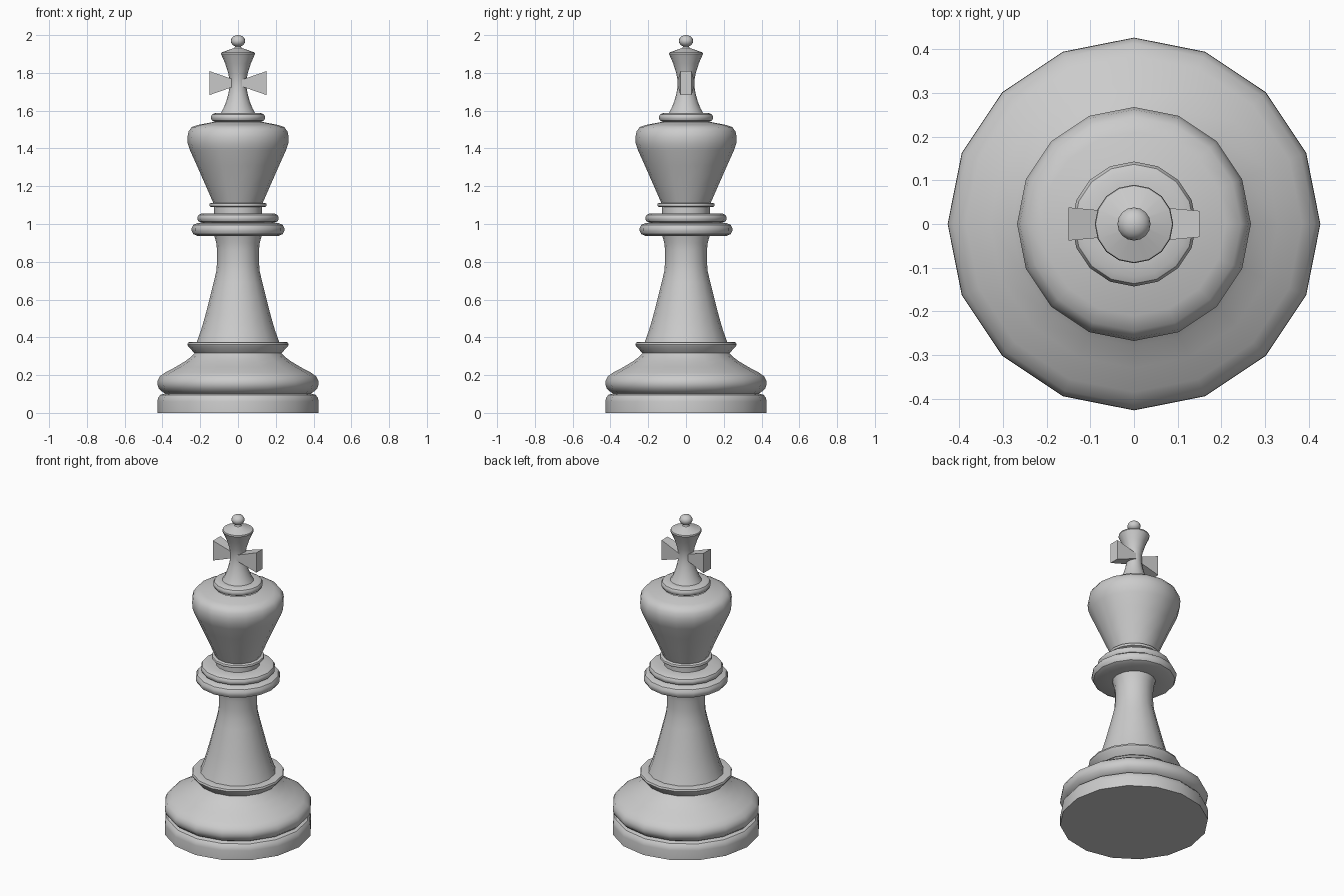
import bpy, bmesh, math

if "Cube" in bpy.data.objects:
    bpy.data.objects.remove(bpy.data.objects["Cube"])


def finish(name, bm, angle=35):
    bmesh.ops.remove_doubles(bm, verts=bm.verts, dist=1e-5)
    bmesh.ops.recalc_face_normals(bm, faces=bm.faces)
    me = bpy.data.meshes.new(name)
    bm.to_mesh(me)
    bm.free()
    ob = bpy.data.objects.new(name, me)
    bpy.context.collection.objects.link(ob)
    bpy.ops.object.select_all(action='DESELECT')
    ob.select_set(True)
    bpy.context.view_layer.objects.active = ob
    bpy.ops.object.shade_smooth_by_angle(angle=math.radians(angle))
    return ob


def lathe(name, profile, sides=16):
    """Revolve (radius, z) points; runs from the axis back to the axis."""
    bm = bmesh.new()
    pts = [bm.verts.new((r, 0, z)) for r, z in profile]
    edges = [bm.edges.new(p) for p in zip(pts, pts[1:])]
    bmesh.ops.spin(bm, geom=pts + edges, axis=(0, 0, 1), cent=(0, 0, 0),
                   steps=sides, angle=math.tau, use_merge=True)
    return finish(name, bm)


def ring(name, r, z0, z1, inner):
    """Rounded collar between z0 and z1."""
    h = z1 - z0
    lathe(name, [(inner, z0), (r - 0.45 * h, z0), (r - 0.13 * h, z0 + 0.15 * h),
                 (r, z0 + 0.38 * h), (r, z0 + 0.62 * h),
                 (r - 0.13 * h, z0 + 0.85 * h), (r - 0.45 * h, z1), (inner, z1)])


# Base disc and bulging foot
lathe("base", [(0, 0), (.427, 0), (.427, .06), (.423, .08), (.41, .096),
               (.385, .103)])
lathe("foot", [(.385, .103), (.40, .111), (.42, .13), (.427, .15), (.426, .17),
               (.414, .193), (.385, .214), (.33, .243), (.28, .273),
               (.247, .298), (.228, .318)])

# Flared collar above the foot
lathe("foot_collar", [(.222, .318), (.232, .318), (.262, .35), (.268, .362),
                      (.264, .373), (.25, .376), (.215, .376)])

# Stem
lathe("stem", [(.218, .376), (.195, .44), (.172, .52), (.149, .61),
               (.129, .69), (.115, .75), (.111, .80), (.111, .86),
               (.115, .90), (.125, .936)])

# Neck collars
ring("lower_collar", .245, .936, 1.006, .12)
ring("upper_collar", .215, 1.006, 1.056, .125)
lathe("neck", [(.127, 1.056), (.127, 1.09)])
ring("neck_ring", .152, 1.09, 1.112, .125)

# Crown body
lathe("crown", [(.131, 1.112), (.174, 1.21), (.218, 1.31), (.254, 1.39),
                (.266, 1.425), (.268, 1.46), (.262, 1.49), (.245, 1.513),
                (.21, 1.525), (.13, 1.54)])
ring("crown_ring", .143, 1.54, 1.588, .08)

# Finial: waisted upright with a ball on top
lathe("finial", [(.09, 1.588), (.078, 1.61), (.062, 1.65), (.051, 1.69),
                 (.045, 1.725), (.045, 1.765), (.052, 1.80), (.068, 1.85),
                 (.090, 1.90), (.088, 1.908), (.02, 1.932), (.013, 1.945)])
bm = bmesh.new()
bmesh.ops.create_uvsphere(bm, u_segments=16, v_segments=10, radius=.038)
for v in bm.verts:
    v.co.z = v.co.z * .82 + 1.969
finish("top_ball", bm)

# Cross arms, flaring outward; thickness tapers toward +x
for side, tip_y, root_y in ((-1, .038, .026), (1, .03, .042)):
    bm = bmesh.new()
    bmesh.ops.create_cube(bm, size=2)
    for v in bm.verts:
        outer = v.co.x * side > 0
        v.co.x = side * (.15 if outer else .02)
        v.co.y *= tip_y if outer else root_y
        v.co.z = 1.746 + v.co.z * (.063 if outer else .018)
    finish("cross_arm_right" if side > 0 else "cross_arm_left", bm, 20)
